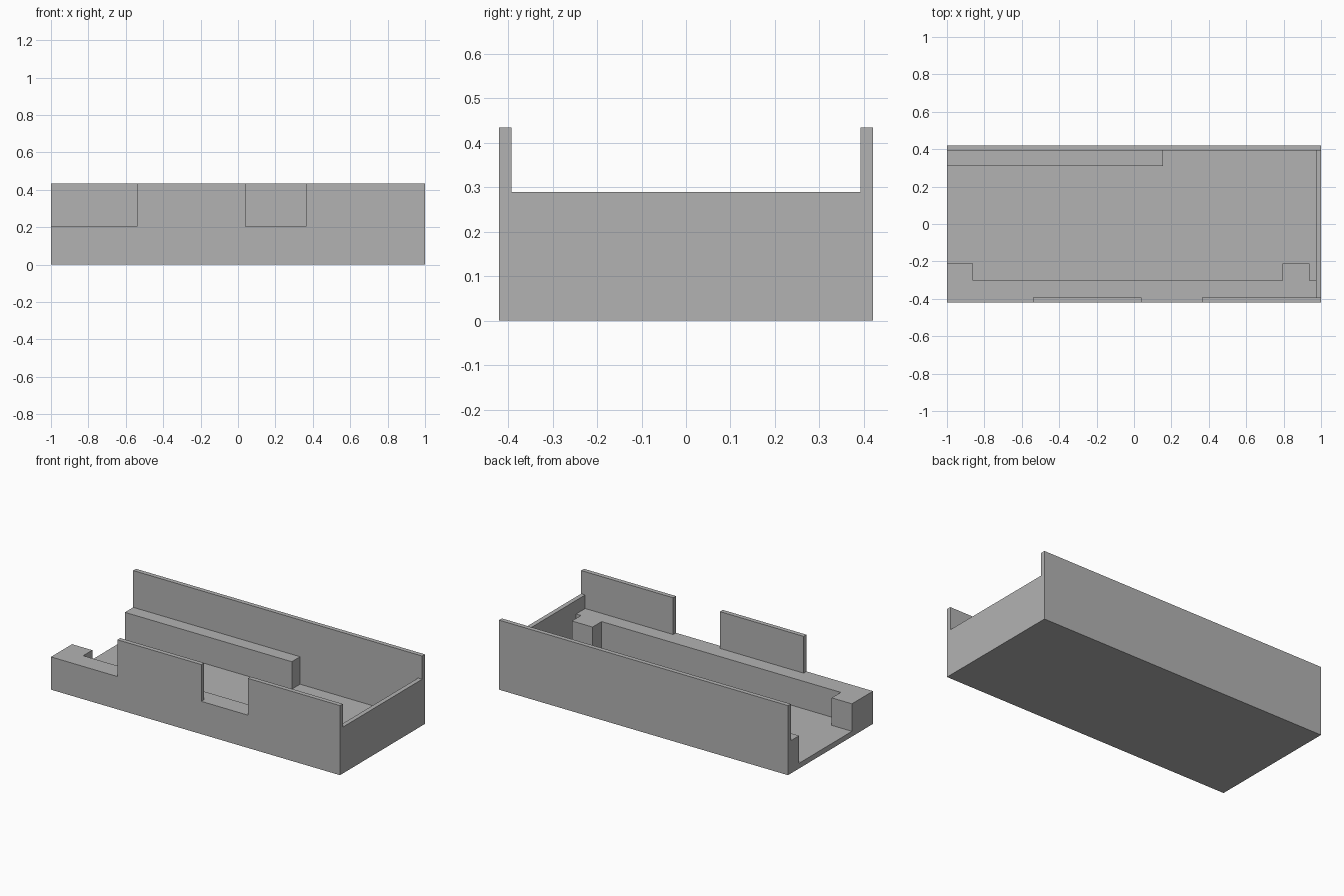
import bpy
import bmesh

# Remove the default object only
cube = bpy.data.objects.get("Cube")
if cube:
    bpy.data.objects.remove(cube, do_unlink=True)

# Main dimensions
HALF_X, HALF_Y = 1.0, 0.42
WALL_TOP, END_TOP, LEDGE_TOP, FLOOR_TOP = 0.435, 0.29, 0.205, 0.033
INNER_X, INNER_Y = 0.972, 0.392
ABOVE = 0.6     # cutters reach past the walls
OUT = 1.2

# Single grey material
grey = bpy.data.materials.new("light grey")
grey.use_nodes = True
grey.diffuse_color = (0.45, 0.45, 0.45, 1)
grey.node_tree.nodes["Principled BSDF"].inputs["Base Color"].default_value = grey.diffuse_color


def prism(name, outline, z0, z1):
    """Upright solid made from a plan outline."""
    bm = bmesh.new()
    face = bm.faces.new([bm.verts.new((x, y, z0)) for x, y in outline])
    up = bmesh.ops.extrude_face_region(bm, geom=[face])["geom"]
    verts = [g for g in up if isinstance(g, bmesh.types.BMVert)]
    bmesh.ops.translate(bm, verts=verts, vec=(0, 0, z1 - z0))
    bmesh.ops.recalc_face_normals(bm, faces=bm.faces)
    mesh = bpy.data.meshes.new(name)
    bm.to_mesh(mesh)
    bm.free()
    mesh.materials.append(grey)
    obj = bpy.data.objects.new(name, mesh)
    bpy.context.scene.collection.objects.link(obj)
    return obj


def box(name, x0, x1, y0, y1, z0, z1):
    return prism(name, [(x0, y0), (x1, y0), (x1, y1), (x0, y1)], z0, z1)


# Solid block that becomes the tray
tray = box("tray", -HALF_X, HALF_X, -HALF_Y, HALF_Y, 0, WALL_TOP)

# Floor cavity: leaves the front ledge with two posts and the short back ledge
front, post, back = -0.302, -0.212, 0.31
floor_outline = [
    (-OUT, post), (-0.86, post), (-0.86, front), (0.795, front),
    (0.795, post), (0.938, post), (0.938, front), (INNER_X, front),
    (INNER_X, INNER_Y), (0.155, INNER_Y), (0.155, back), (-OUT, back),
]

cutters = [
    # Space above the ledges, open at the right end
    box("upper_cavity", -OUT, INNER_X, -INNER_Y, INNER_Y, LEDGE_TOP, ABOVE),
    prism("floor_cavity", floor_outline, FLOOR_TOP, ABOVE),
    # Lowered end wall
    box("end_wall_notch", 0.9, OUT, -INNER_Y, INNER_Y, END_TOP, ABOVE),
    # Openings in the front wall
    box("corner_opening", -OUT, -0.54, -0.6, -0.35, LEDGE_TOP, ABOVE),
    box("middle_opening", 0.04, 0.363, -0.6, -0.35, LEDGE_TOP, ABOVE),
]

for cutter in cutters:
    cutter.hide_render = True
    mod = tray.modifiers.new(cutter.name, 'BOOLEAN')
    mod.operation = 'DIFFERENCE'
    mod.solver = 'EXACT'
    mod.object = cutter

# Bake the cuts and discard the cutters
bpy.context.view_layer.update()
graph = bpy.context.evaluated_depsgraph_get()
result = bpy.data.meshes.new_from_object(tray.evaluated_get(graph))
tray.modifiers.clear()
tray.data = result
for cutter in cutters:
    bpy.data.objects.remove(cutter, do_unlink=True)
